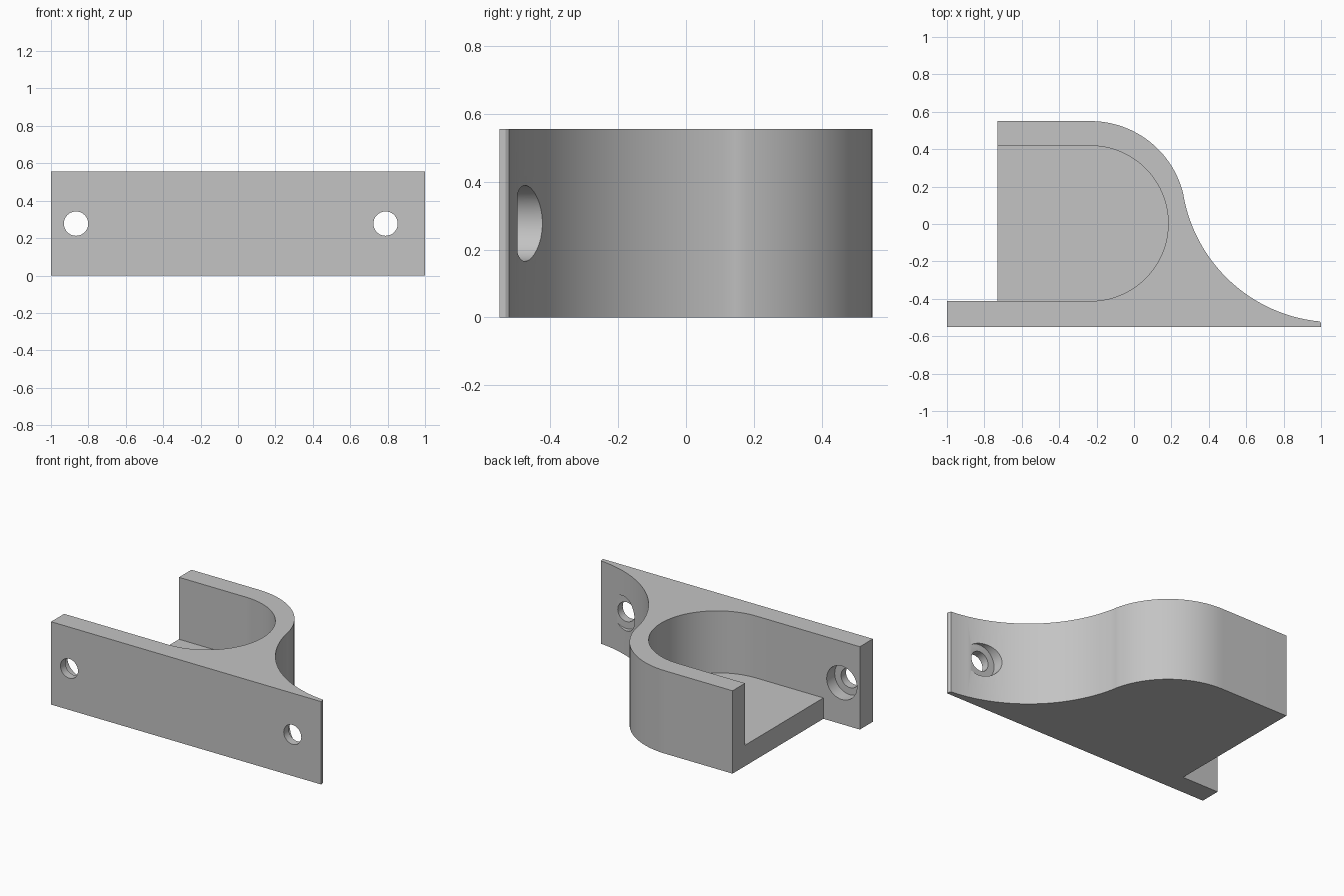
import bpy, bmesh
from math import sin, cos, radians, pi
from mathutils import Matrix

cube = bpy.data.objects.get("Cube")
if cube:
    bpy.data.objects.remove(cube, do_unlink=True)

HEIGHT, FLOOR = 0.555, 0.14
FRONT, PLATE, BACK = -0.55, -0.412, 0.55
OPEN_X, ARC_X = -0.73, -0.232

grey = bpy.data.materials.new("grey plastic")
grey.use_nodes = True
colour = (0.55, 0.55, 0.55, 1)
grey.diffuse_color = colour
grey.node_tree.nodes["Principled BSDF"].inputs["Base Color"].default_value = colour


def arc(cx, cy, r, start, end, steps):
    angles = [radians(start + (end - start) * i / steps) for i in range(steps + 1)]
    return [(cx + r * cos(a), cy + r * sin(a)) for a in angles]


def make_object(name, bm):
    bmesh.ops.recalc_face_normals(bm, faces=bm.faces)
    mesh = bpy.data.meshes.new(name)
    bm.to_mesh(mesh)
    bm.free()
    mesh.materials.append(grey)
    obj = bpy.data.objects.new(name, mesh)
    bpy.context.collection.objects.link(obj)
    return obj


def prism(name, outline, z0, z1):
    bm = bmesh.new()
    face = bm.faces.new([bm.verts.new((x, y, z0)) for x, y in outline])
    top = bmesh.ops.extrude_face_region(bm, geom=[face])["geom"]
    verts = [v for v in top if isinstance(v, bmesh.types.BMVert)]
    bmesh.ops.translate(bm, verts=verts, vec=(0, 0, z1 - z0))
    return make_object(name, bm)


def bore(name, x, radius, y0, y1):
    bm = bmesh.new()
    place = Matrix.Translation((x, (y0 + y1) / 2, HEIGHT / 2)) @ Matrix.Rotation(pi / 2, 4, "X")
    bmesh.ops.create_cone(bm, cap_ends=True, segments=48, radius1=radius,
                          radius2=radius, depth=y1 - y0, matrix=place)
    return make_object(name, bm)


# Bracket body: mounting plate, rounded holder and sweeping flank in one outline
outline = [(-1, FRONT), (-1, PLATE), (OPEN_X, PLATE), (OPEN_X, BACK)]
outline += arc(ARC_X, 0.04, 0.51, 90, 12.5, 24)
outline += arc(1.072, 0.295, 0.82, 190.5, 264.5, 28)
outline += [(1, -0.532), (1, FRONT)]
bracket = prism("bracket", outline, 0, HEIGHT)

# Pocket open at the top and on one side
pocket = [(OPEN_X - 0.1, PLATE)] + arc(ARC_X, 0.003, 0.415, -90, 90, 48)
pocket += [(OPEN_X - 0.1, 0.418)]
cutters = [prism("pocket_cutter", pocket, FLOOR, HEIGHT + 0.2)]

# Counterbored screw holes
for side, x in (("right", -0.866), ("left", 0.789)):
    cutters.append(bore(side + "_counterbore_cutter", x, 0.112, -0.497, -0.2))
    cutters.append(bore(side + "_hole_cutter", x, 0.065, -0.7, -0.3))

bpy.ops.object.select_all(action="DESELECT")
bracket.select_set(True)
bpy.context.view_layer.objects.active = bracket
for cutter in cutters:
    mod = bracket.modifiers.new(cutter.name, "BOOLEAN")
    mod.operation, mod.solver, mod.object = "DIFFERENCE", "EXACT", cutter
    bpy.ops.object.modifier_apply(modifier=mod.name)
    bpy.data.objects.remove(cutter, do_unlink=True)

bpy.ops.object.shade_smooth_by_angle(angle=radians(30))
